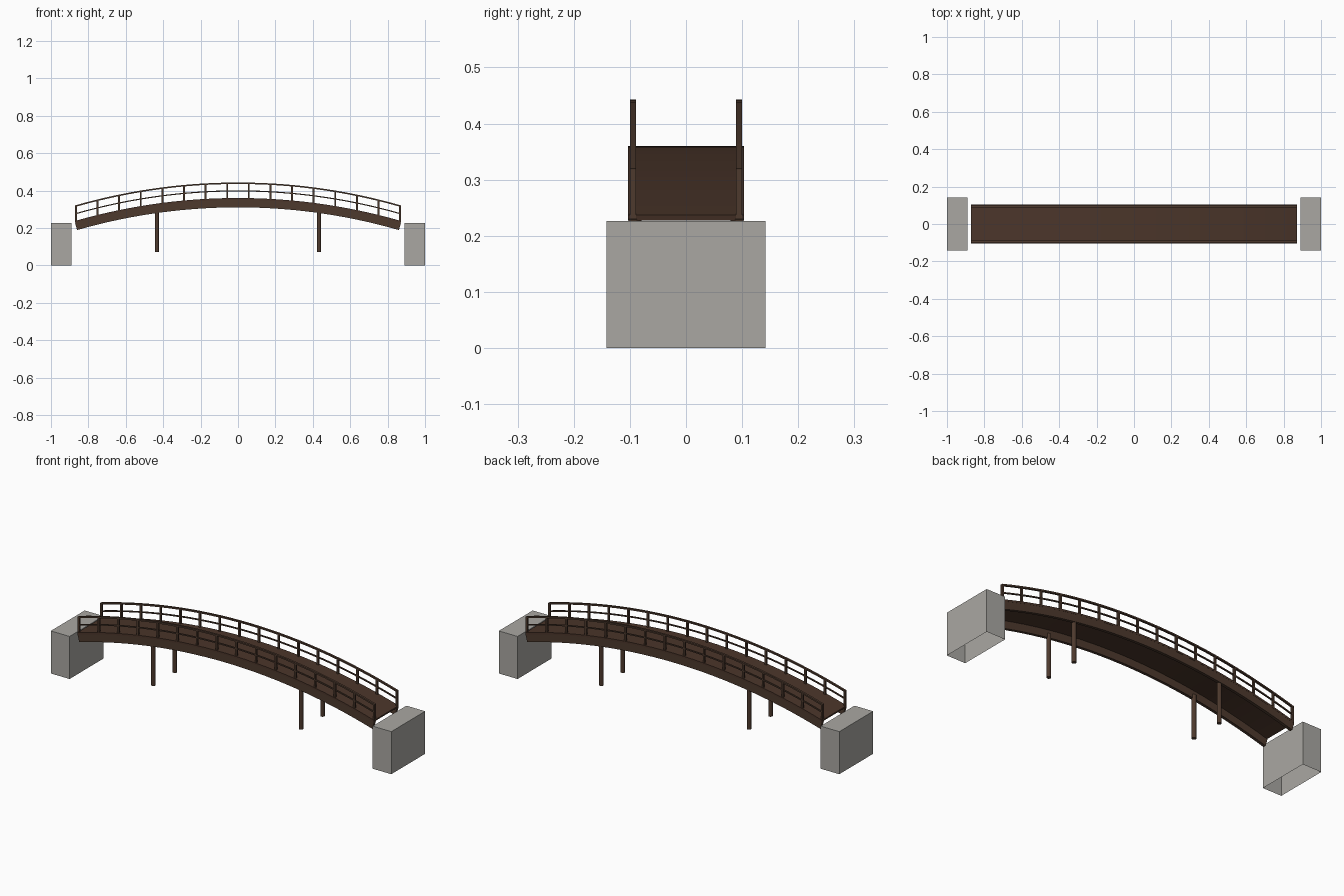
import bpy, bmesh, math
from mathutils import Matrix, Vector

cube = bpy.data.objects.get("Cube")
if cube:
    bpy.data.objects.remove(cube)

HALF, RISE = 0.872, 0.123
RADIUS = (HALF**2 + RISE**2) / (2 * RISE)
SWEEP = math.asin(HALF / RADIUS)
CROWN = 0.36
SEGMENTS = 30
SIDES = (("right", -1), ("left", 1))


def material(name, colour):
    mat = bpy.data.materials.new(name)
    mat.use_nodes = True
    mat.diffuse_color = (*colour, 1)
    mat.node_tree.nodes["Principled BSDF"].inputs["Base Color"].default_value = (*colour, 1)
    return mat


concrete = material("pale concrete", (0.4, 0.39, 0.365))
wood = material("brown timber", (0.075, 0.042, 0.027))
planks = material("deck timber", (0.07, 0.036, 0.023))


def finish(name, bm, mat):
    bmesh.ops.recalc_face_normals(bm, faces=bm.faces)
    mesh = bpy.data.meshes.new(name)
    bm.to_mesh(mesh)
    bm.free()
    mesh.materials.append(mat)
    obj = bpy.data.objects.new(name, mesh)
    bpy.context.collection.objects.link(obj)
    return obj


def add_box(bm, low, high):
    low, high = Vector(low), Vector(high)
    matrix = Matrix.Translation((low + high) / 2) @ Matrix.Diagonal((*(high - low), 1))
    return bmesh.ops.create_cube(bm, size=1, matrix=matrix)["verts"]


def arc_z(x):
    return CROWN - RADIUS + math.sqrt(RADIUS**2 - x**2)


def arched_bar(name, y, width, top, depth, mat):
    """Rectangular section swept along the arch, with square-cut ends."""
    bm = bmesh.new()
    rings = []
    for i in range(SEGMENTS + 1):
        a = SWEEP * (2 * i / SEGMENTS - 1)
        ring = []
        for dy, d in ((-1, 0), (1, 0), (1, depth), (-1, depth)):
            r = RADIUS - d
            ring.append(bm.verts.new((r * math.sin(a), y + dy * width / 2,
                                      CROWN + top - RADIUS + r * math.cos(a))))
        rings.append(ring)
    for a, b in zip(rings, rings[1:]):
        for j in range(4):
            k = (j + 1) % 4
            bm.faces.new((a[j], a[k], b[k], b[j]))
    bm.faces.new(rings[0])
    bm.faces.new(rings[-1])
    return finish(name, bm, mat)


# Walking surface and the beams below its edges
arched_bar("deck", 0, 0.206, 0, 0.01, planks)
for side, s in SIDES:
    arched_bar(side + "_beam", s * 0.095, 0.015, -0.008, 0.042, wood)

    # Handrail, middle rail and evenly spaced upright posts
    arched_bar(side + "_handrail", s * 0.0945, 0.011, 0.083, 0.008, wood)
    arched_bar(side + "_middle_rail", s * 0.0945, 0.007, 0.041, 0.006, wood)
    bm = bmesh.new()
    for i in range(16):
        x = (HALF - 0.005) * (2 * i / 15 - 1)
        z = arc_z(x)
        add_box(bm, (x - 0.005, s * 0.0945 - 0.005, z - 0.008),
                (x + 0.005, s * 0.0945 + 0.005, z + 0.08))
    finish(side + "_railing_posts", bm, wood)

    # Round piers under the beams
    for end, e in (("right", -1), ("left", 1)):
        bm = bmesh.new()
        low, high = 0.07, 0.3
        bmesh.ops.create_cone(bm, cap_ends=True, segments=12, radius1=0.011, radius2=0.011,
                              depth=high - low,
                              matrix=Matrix.Translation((e * 0.434, s * 0.09, (low + high) / 2)))
        pier = finish(f"{side}_pier_{end}_end", bm, wood)

# Hollow abutment blocks, open underneath
for side, s in SIDES:
    bm = bmesh.new()
    add_box(bm, (s * 0.945 - 0.055, -0.142, 0), (s * 0.945 + 0.055, 0.142, 0.226))
    bm.normal_update()
    bottom = [f for f in bm.faces if f.normal.z < -0.5]
    bmesh.ops.delete(bm, geom=bottom, context="FACES_ONLY")
    finish(side + "_abutment", bm, concrete)
